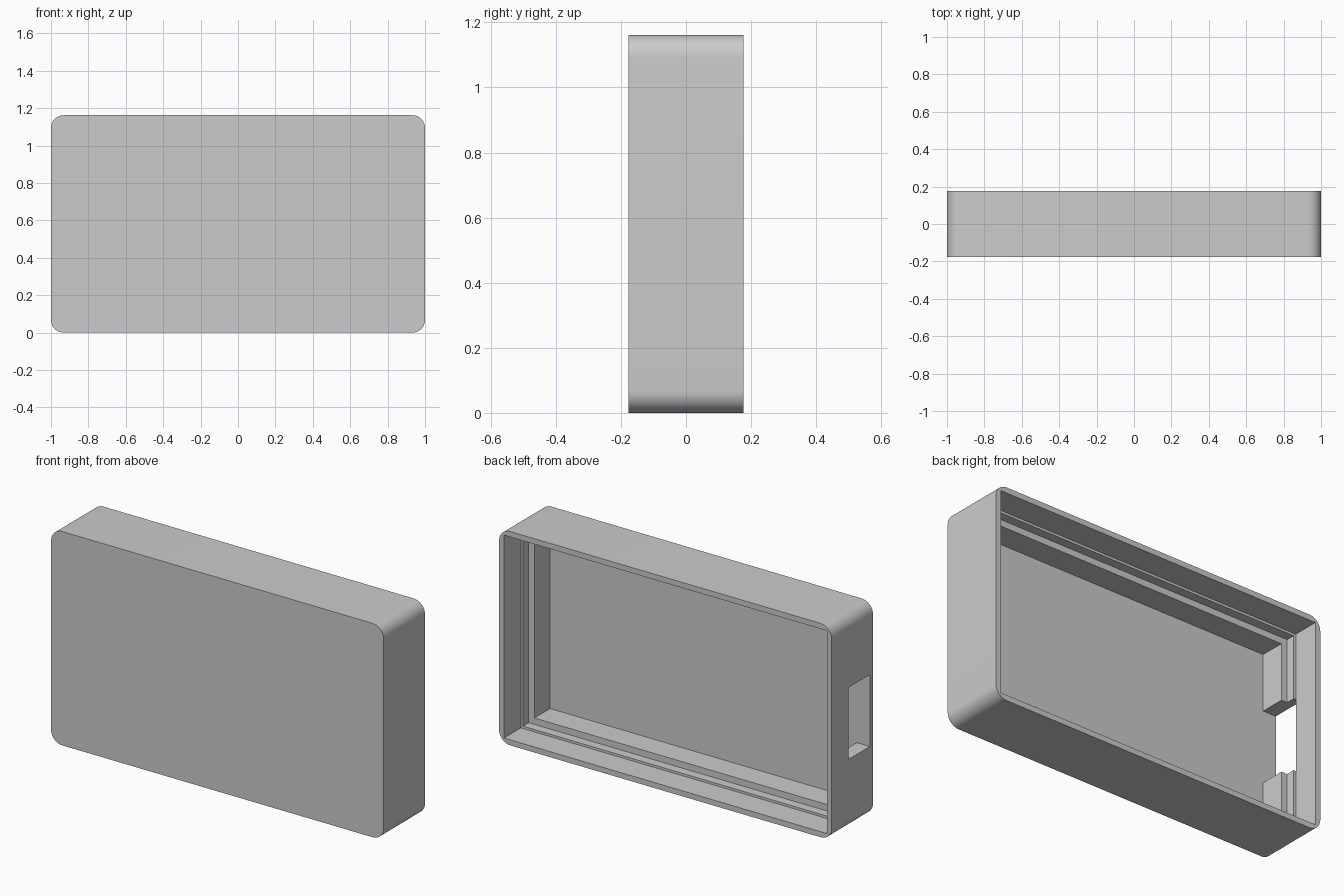
import bpy
import bmesh
from mathutils import Vector

WIDTH, DEPTH, HEIGHT = 2.0, 0.354, 1.162
FRONT, BACK = -DEPTH / 2, DEPTH / 2
CORNER_RADIUS = 0.068
FLOOR_Y, LOWER_LEDGE_Y, UPPER_LEDGE_Y = -0.15, -0.016, 0.033
SLOT_HEIGHT = 0.39

default = bpy.data.objects.get("Cube")
if default:
    bpy.data.objects.remove(default, do_unlink=True)

# One plain plastic
plastic = bpy.data.materials.new("grey plastic")
plastic.use_nodes = True
GREY = (0.6, 0.6, 0.6, 1.0)
plastic.diffuse_color = GREY
plastic.node_tree.nodes["Principled BSDF"].inputs["Base Color"].default_value = GREY


def box(name, low, high, radius=0.0):
    """Box between two corners, optionally with its four depth-wise edges rounded."""
    low, high = Vector(low), Vector(high)
    bm = bmesh.new()
    bmesh.ops.create_cube(bm, size=1.0)
    bmesh.ops.scale(bm, vec=high - low, verts=bm.verts)
    bmesh.ops.translate(bm, vec=(low + high) / 2, verts=bm.verts)
    if radius:
        edges = [e for e in bm.edges
                 if abs(e.verts[0].co.y - e.verts[1].co.y) > DEPTH / 2]
        bmesh.ops.bevel(bm, geom=edges, offset=radius, segments=12,
                        profile=0.5, affect='EDGES')
    mesh = bpy.data.meshes.new(name)
    bm.to_mesh(mesh)
    bm.free()
    mesh.materials.append(plastic)
    obj = bpy.data.objects.new(name, mesh)
    bpy.context.collection.objects.link(obj)
    return obj


def cut(target, cutter):
    """Subtract the cutter from the target and discard it."""
    cutter.hide_render = True
    mod = target.modifiers.new("cut", 'BOOLEAN')
    mod.operation = 'DIFFERENCE'
    mod.solver = 'EXACT'
    mod.object = cutter
    bpy.ops.object.select_all(action='DESELECT')
    bpy.context.view_layer.objects.active = target
    target.select_set(True)
    bpy.ops.object.modifier_apply(modifier=mod.name)
    bpy.data.objects.remove(cutter, do_unlink=True)


# Rounded outer shell
case = box("enclosure_shell", (-WIDTH / 2, FRONT, 0),
           (WIDTH / 2, BACK, HEIGHT), CORNER_RADIUS)

# Stepped cavity, open at the back: lid recess, upper ledge, lower ledge
for inset, bottom in ((0.03, UPPER_LEDGE_Y), (0.043, LOWER_LEDGE_Y), (0.078, FLOOR_Y)):
    half = WIDTH / 2 - inset
    cut(case, box("cavity_cutter", (-half, bottom, inset),
                  (half, BACK + 0.1, HEIGHT - inset)))

# Connector slot through the right wall and its ledges
middle = HEIGHT / 2
cut(case, box("slot_cutter", (-WIDTH / 2 - 0.1, FLOOR_Y, middle - SLOT_HEIGHT / 2),
              (-WIDTH / 2 + 0.15, UPPER_LEDGE_Y, middle + SLOT_HEIGHT / 2)))

bpy.ops.object.shade_smooth_by_angle()
